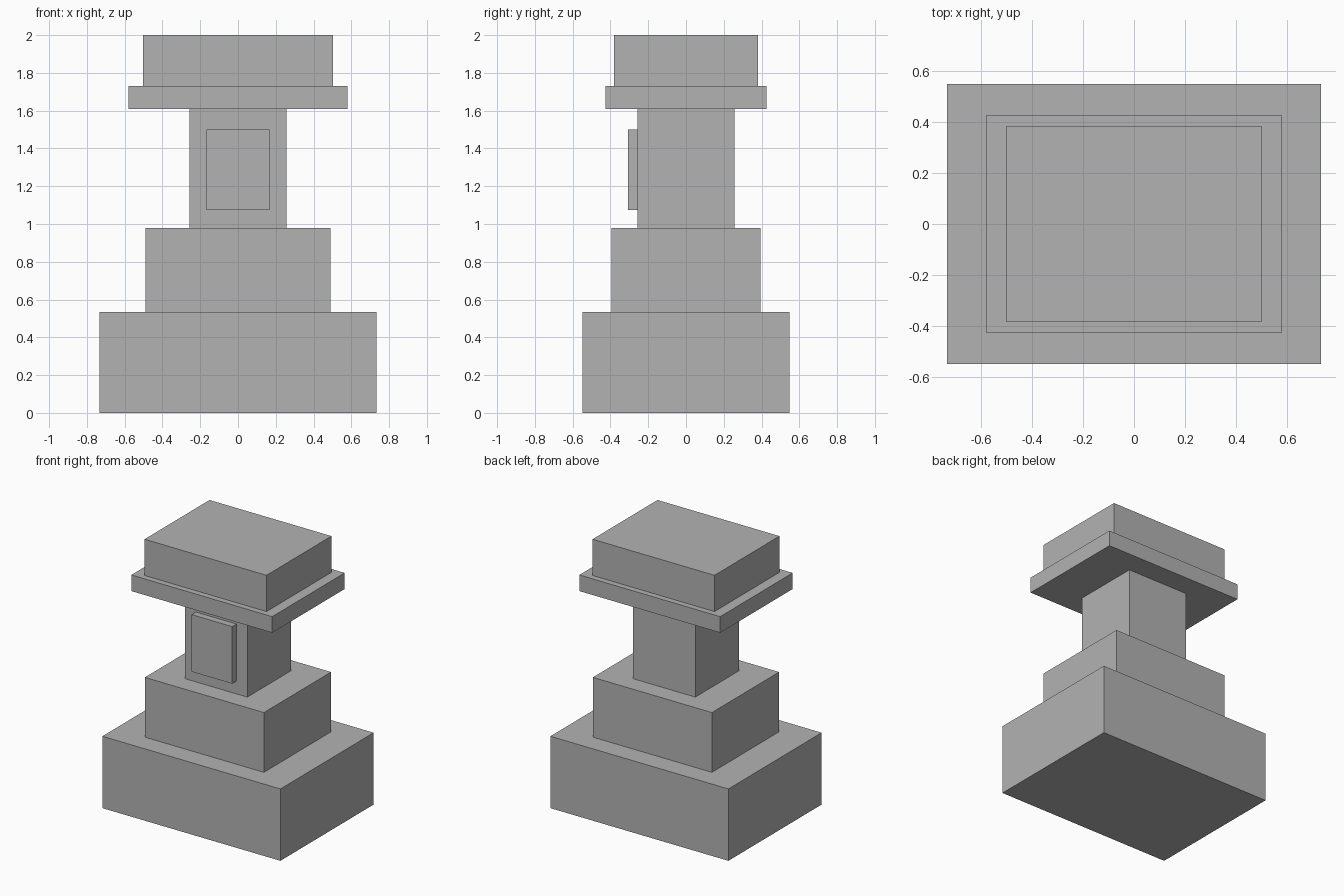
import bpy
import bmesh
from mathutils import Matrix, Vector

default_cube = bpy.data.objects.get("Cube")
if default_cube:
    bpy.data.objects.remove(default_cube, do_unlink=True)

# Plain grey stone
stone = bpy.data.materials.new("grey_stone")
stone.use_nodes = True
colour = (0.45, 0.45, 0.45, 1.0)
stone.diffuse_color = colour
stone.node_tree.nodes["Principled BSDF"].inputs["Base Color"].default_value = colour


def block(name, half_x, y_range, z_range):
    """Flat-sided block centred on x."""
    y0, y1 = y_range
    z0, z1 = z_range
    size = Vector((2 * half_x, y1 - y0, z1 - z0))
    centre = Vector((0, (y0 + y1) / 2, (z0 + z1) / 2))
    bm = bmesh.new()
    bmesh.ops.create_cube(bm, size=1, matrix=Matrix.LocRotScale(None, None, size))
    mesh = bpy.data.meshes.new(name)
    bm.to_mesh(mesh)
    bm.free()
    mesh.materials.append(stone)
    obj = bpy.data.objects.new(name, mesh)
    obj.location = centre
    bpy.context.collection.objects.link(obj)
    return obj


# Stacked tiers from the ground up: name, half width, half depth, top height
tiers = [
    ("base", 0.733, 0.548, 0.535),
    ("plinth", 0.49, 0.395, 0.98),
    ("shaft", 0.257, 0.257, 1.61),
    ("cornice", 0.58, 0.426, 1.73),
    ("cap", 0.502, 0.382, 2.0),
]
bottom = 0.0
for name, half_x, half_y, top in tiers:
    block(name, half_x, (-half_y, half_y), (bottom, top))
    bottom = top

# Raised panel on the front of the shaft
block("front_panel", 0.167, (-0.307, -0.257), (1.075, 1.50))
